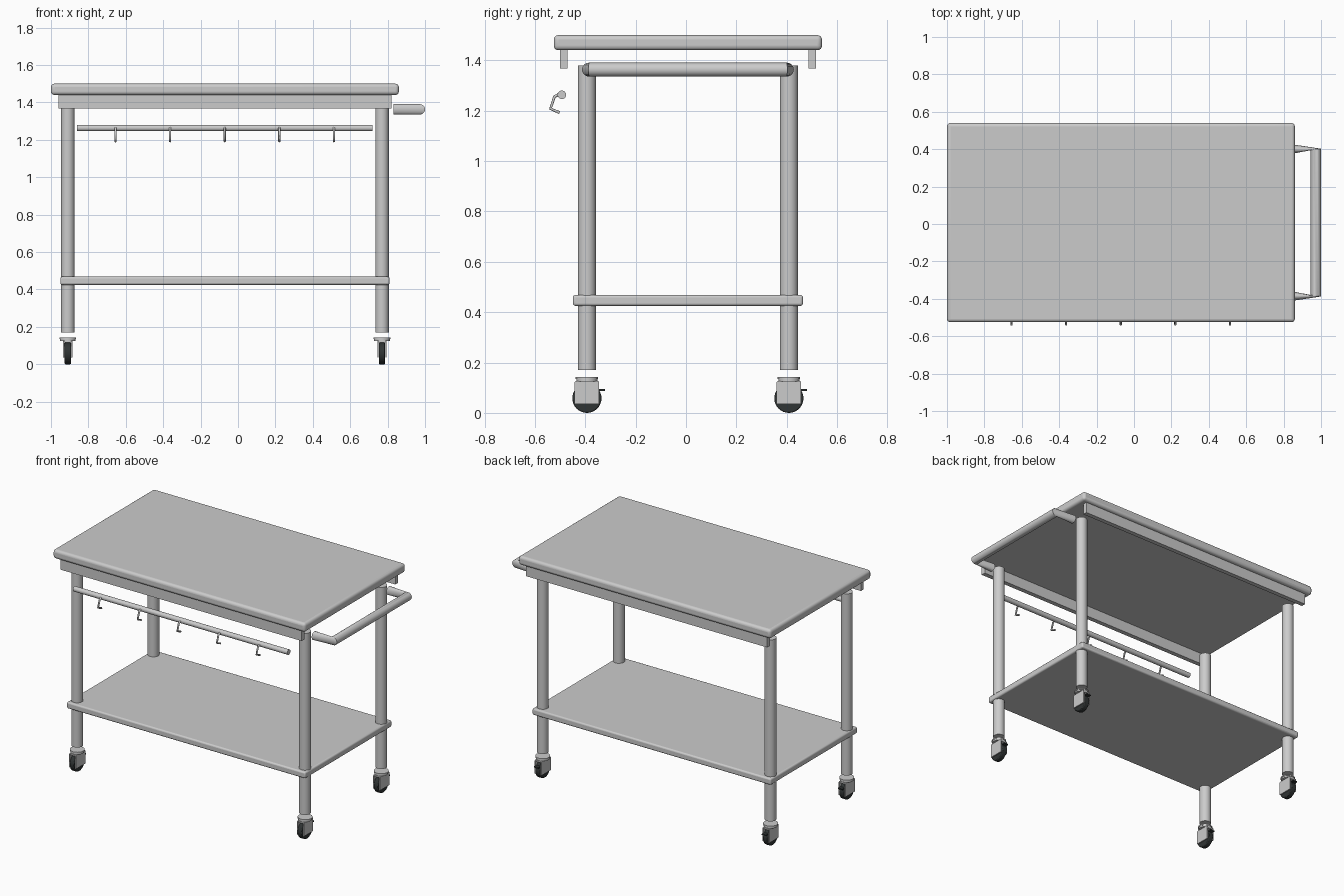
import bpy, bmesh, math
from mathutils import Vector

if "Cube" in bpy.data.objects:
    bpy.data.objects.remove(bpy.data.objects["Cube"])

CX, CY = -0.07, 0.0075          # centre of the cart frame
LX, LY = 0.84, 0.401            # leg offsets from that centre

rubber = bpy.data.materials.new("dark_rubber")
rubber.diffuse_color = (0.03, 0.035, 0.035, 1)
rubber.use_nodes = True
rubber.node_tree.nodes["Principled BSDF"].inputs["Base Color"].default_value = rubber.diffuse_color


def smooth(o):
    bpy.ops.object.select_all(action='DESELECT')
    o.select_set(True)
    bpy.context.view_layer.objects.active = o
    bpy.ops.object.shade_smooth_by_angle(angle=math.radians(35))


def box(name, lo, hi, bevel=0.0, seg=3):
    lo, hi = Vector(lo), Vector(hi)
    bpy.ops.mesh.primitive_cube_add(size=1, location=(lo + hi) / 2)
    o = bpy.context.object
    o.name = name
    o.scale = hi - lo
    bpy.ops.object.transform_apply(location=False, rotation=False, scale=True)
    if bevel:
        m = o.modifiers.new("bevel", 'BEVEL')
        m.width, m.segments = bevel, seg
        smooth(o)
    return o


def cyl(name, loc, r, depth, axis='Z', verts=32, bevel=0.0):
    rot = (0, math.pi / 2, 0) if axis == 'X' else (0, 0, 0)
    bpy.ops.mesh.primitive_cylinder_add(vertices=verts, radius=r, depth=depth,
                                        location=loc, rotation=rot)
    o = bpy.context.object
    o.name = name
    if bevel:
        m = o.modifiers.new("bevel", 'BEVEL')
        m.width, m.segments = bevel, 2
    smooth(o)
    return o


def rings_to_tube(name, rings):
    me = bpy.data.meshes.new(name)
    bm = bmesh.new()
    vr = [[bm.verts.new(p) for p in ring] for ring in rings]
    n = len(vr[0])
    for a, b in zip(vr, vr[1:]):
        for i in range(n):
            bm.faces.new((a[i], a[(i + 1) % n], b[(i + 1) % n], b[i]))
    bm.faces.new(vr[0])
    bm.faces.new(vr[-1])
    bmesh.ops.recalc_face_normals(bm, faces=bm.faces)
    bm.to_mesh(me)
    bm.free()
    o = bpy.data.objects.new(name, me)
    bpy.context.collection.objects.link(o)
    smooth(o)
    return o


def prism_x(name, yz, x0, x1):
    return rings_to_tube(name, [[(x, y, z) for y, z in yz] for x in (x0, x1)])


# Table top, shelf and long side rails
box("table_top", (-1, -0.525, 1.44), (0.86, 0.54, 1.50), 0.018, 4)
box("lower_shelf", (-0.95, CY - 0.457, 0.425), (0.81, CY + 0.457, 0.468), 0.01)
for s, side in ((-1, "front"), (1, "back")):
    y = CY + s * 0.493
    box(side + "_rail", (-0.96, y - 0.015, 1.367), (0.82, y + 0.015, 1.44))

# Legs and casters
for sx, a in ((-1, "left"), (1, "right")):
    for sy, b in ((-1, "front"), (1, "back")):
        n = f"{b}_{a}_"
        x, y = CX + sx * LX, CY + sy * LY
        cyl(n + "leg", (x, y, 0.775), 0.036, 1.21)
        cyl(n + "caster_plate", (x, y, 0.139), 0.045, 0.008)
        cyl(n + "caster_bearing", (x, y, 0.131), 0.042, 0.012)
        w = cyl(n + "wheel", (x, y, 0.058), 0.058, 0.034, 'X', 32, 0.005)
        w.data.materials.append(rubber)
        # Fork: two cheeks joined by a bridge
        prof = [(y - 0.049, 0.035), (y + 0.049, 0.035), (y + 0.049, 0.122),
                (y + 0.045, 0.126), (y - 0.045, 0.126), (y - 0.049, 0.122)]
        for s in (-1, 1):
            prism_x(n + "fork_cheek", prof, x + s * 0.018, x + s * 0.025)
        box(n + "fork_bridge", (x - 0.019, y - 0.045, 0.116), (x + 0.019, y + 0.045, 0.126))
        lever = box(n + "brake_lever", (x - 0.016, y + 0.045, 0.086), (x + 0.016, y + 0.071, 0.094))
        lever.data.materials.append(rubber)

# Hanging bar with hooks
cyl("hanging_bar", (-0.07, -0.493, 1.263), 0.017, 1.58, 'X', 24)
for i in range(5):
    cu = bpy.data.curves.new("hook", 'CURVE')
    cu.dimensions = '3D'
    cu.bevel_depth, cu.bevel_resolution, cu.use_fill_caps = 0.006, 2, True
    sp = cu.splines.new('POLY')
    pts = [(-0.495, 1.27), (-0.522, 1.256), (-0.538, 1.208), (-0.502, 1.192)]
    sp.points.add(len(pts) - 1)
    for p, (y, z) in zip(sp.points, pts):
        p.co = (-0.655 + i * 0.292, y, z, 1)
    o = bpy.data.objects.new("hook", cu)
    bpy.context.collection.objects.link(o)

# Push handle: arms taper into the corner rings of the grip bar
R, N, HZ = 0.0275, 24, 1.363
ang = [2 * math.pi * k / N for k in range(N)]


def arm_ring(s):
    return [(0.832, CY + s * (0.393 + R * math.cos(t)), HZ + R * math.sin(t)) for t in ang]


def corner_ring(s):
    return [(0.9725 + R * math.cos(t), CY + s * (0.391 + 0.004 * math.cos(t)),
             HZ + R * math.sin(t)) for t in ang]


rings = [arm_ring(-1), corner_ring(-1), corner_ring(1), arm_ring(1)]
rings_to_tube("push_handle", rings)
